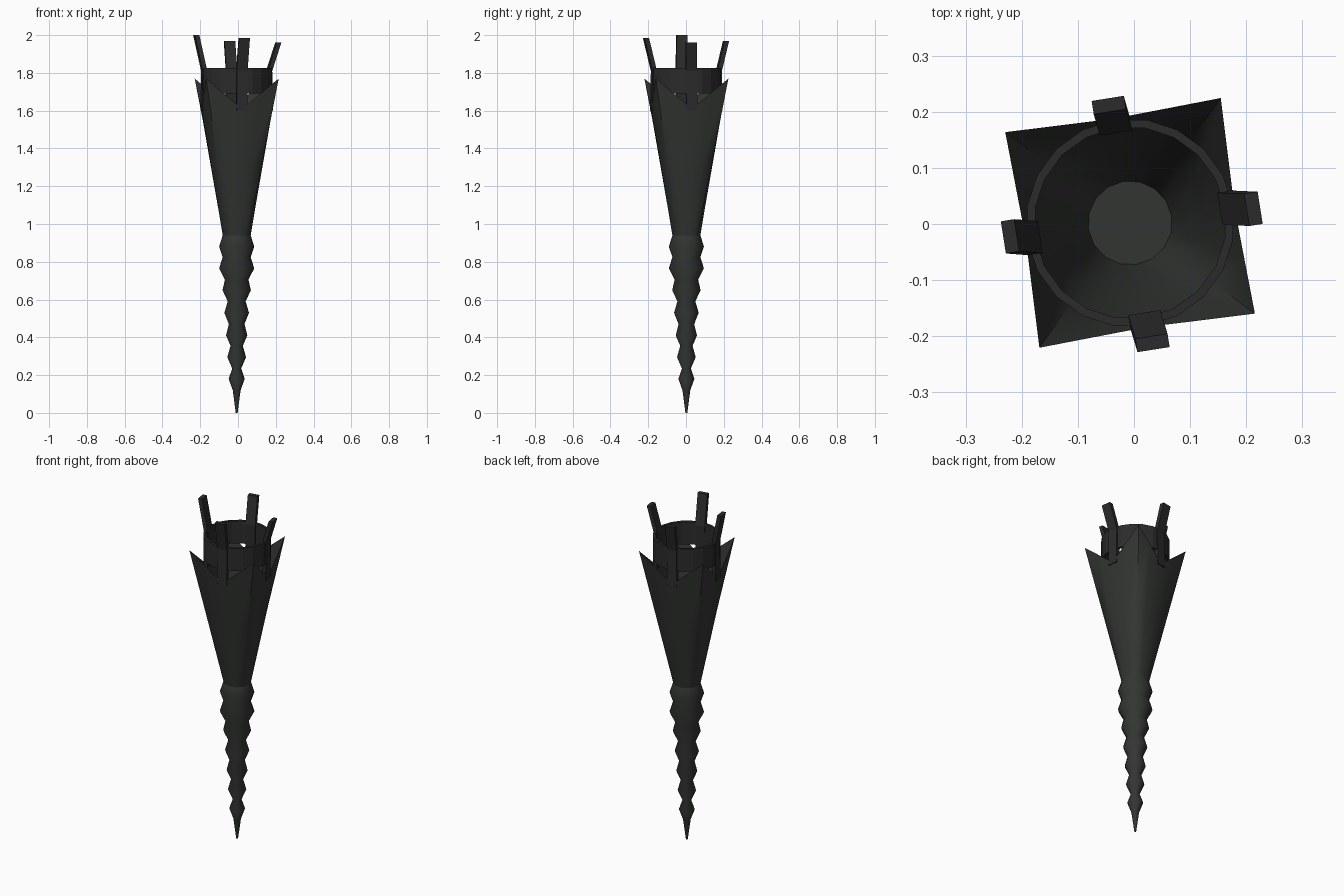
import bpy, bmesh, math
from mathutils import Vector

if "Cube" in bpy.data.objects:
    bpy.data.objects.remove(bpy.data.objects["Cube"])

CX, CY = -0.007, 0.002      # axis of the torch
TURN = math.radians(9)      # twist of the whole crown


def material(name, rgb):
    m = bpy.data.materials.new(name)
    m.diffuse_color = (*rgb, 1)
    m.use_nodes = True
    m.node_tree.nodes["Principled BSDF"].inputs["Base Color"].default_value = m.diffuse_color
    return m


wood = material("dark_wood", (0.032, 0.036, 0.032))
iron = material("dark_iron", (0.024, 0.024, 0.024))


def polar(r, a, z):
    return Vector((CX + r * math.cos(a), CY + r * math.sin(a), z))


def skin(name, rings, mat, cap=False, loop=False, smooth=None):
    """Join equal-length closed rings of points with quads."""
    bm = bmesh.new()
    rows = [[bm.verts.new(p) for p in ring] for ring in rings]
    n = len(rows[0])
    pairs = list(zip(rows, rows[1:])) + ([(rows[-1], rows[0])] if loop else [])
    for a, b in pairs:
        for i in range(n):
            j = (i + 1) % n
            bm.faces.new((a[i], a[j], b[j], b[i]))
    if cap:
        bm.faces.new(rows[0][::-1])
        bm.faces.new(rows[-1])
    if cap or loop:
        bmesh.ops.recalc_face_normals(bm, faces=bm.faces)
    me = bpy.data.meshes.new(name)
    bm.to_mesh(me)
    bm.free()
    ob = bpy.data.objects.new(name, me)
    bpy.context.collection.objects.link(ob)
    me.materials.append(mat)
    if smooth:
        bpy.ops.object.select_all(action='DESELECT')
        ob.select_set(True)
        bpy.context.view_layer.objects.active = ob
        bpy.ops.object.shade_smooth_by_angle(angle=math.radians(smooth))
    return ob


def circle(r, z, n):
    return [polar(r, TURN + math.tau * i / n, z) for i in range(n)]


# Rippled, tapering handle
profile = [(0.005, 0), (0.021, 0.12), (0.043, 0.18), (0.024, 0.235),
           (0.05, 0.295), (0.033, 0.355), (0.057, 0.41), (0.042, 0.47),
           (0.066, 0.53), (0.048, 0.59), (0.076, 0.65), (0.063, 0.705),
           (0.094, 0.765), (0.075, 0.825), (0.094, 0.88), (0.075, 0.94)]
skin("handle", [circle(r, z, 16) for r, z in profile], wood, cap=True, smooth=50)

# Flared cup: round at the base, four raised points at the rim
rim = []
key = [polar(*((0.188, TURN + k * math.pi / 4, 1.61) if k % 2 == 0
               else (0.275, TURN + k * math.pi / 4, 1.77))) for k in range(9)]
for k in range(8):
    rim += [key[k], (key[k] + key[k + 1]) / 2]
base = circle(0.075, 0.94, 16)
middle = [(a + b) / 2 for a, b in zip(base, rim)]
skin("cup", [base, middle, rim], wood, smooth=50)

# Iron band above the cup
band = [(0.186, 1.69), (0.186, 1.825), (0.171, 1.825), (0.171, 1.69)]
skin("band", [circle(r, z, 20) for r, z in band], iron, loop=True)

# Four prongs: upright through the band, then splayed outwards unevenly
tops = [(0.213, 0.027, 1.96), (-0.045, 0.212, 1.97),
        (-0.221, -0.022, 2.0), (0.033, -0.212, 1.985)]
for k, top in enumerate(tops):
    a = TURN + k * math.pi / 2
    out = Vector((math.cos(a), math.sin(a), 0)) * 0.012
    side = Vector((-math.sin(a), math.cos(a), 0)) * 0.029
    path = [polar(0.178, a, 1.6), polar(0.174, a, 1.81), Vector(top)]
    rings = [[p - out - side, p + out - side, p + out + side, p - out + side]
             for p in path]
    skin(f"prong_{k + 1}", rings, iron, cap=True)
